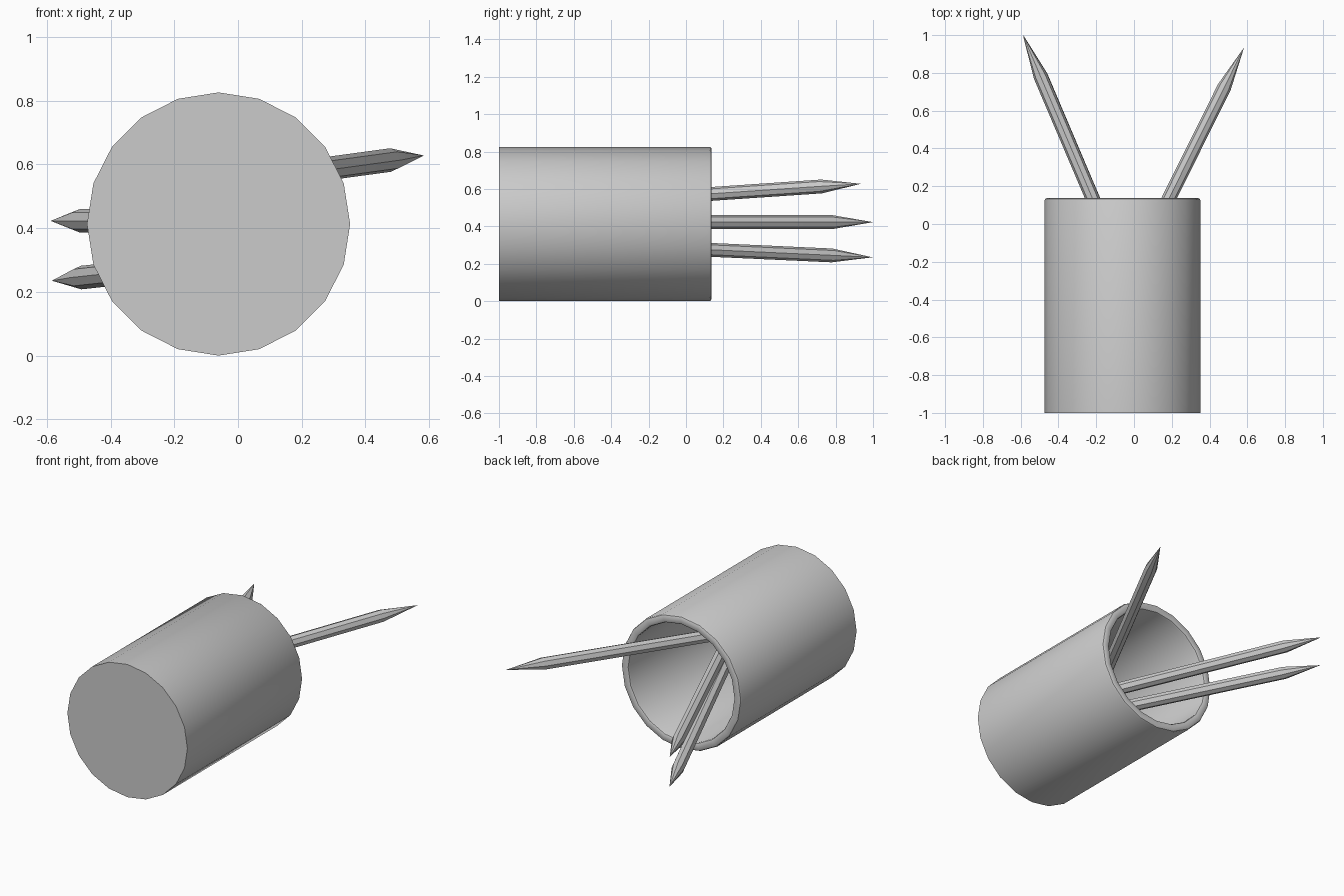
import bpy, bmesh, math
from mathutils import Vector, Matrix

if "Cube" in bpy.data.objects:
    bpy.data.objects.remove(bpy.data.objects["Cube"])


def lathe(name, profile, sides, matrix):
    """Revolve (radius, height) points about local z; radius 0 makes a pole."""
    bm = bmesh.new()
    rings = []
    for r, h in profile:
        if r == 0:
            rings.append([bm.verts.new((0, 0, h))] * sides)
        else:
            rings.append([bm.verts.new((r * math.cos(2 * math.pi * i / sides),
                                        r * math.sin(2 * math.pi * i / sides), h))
                          for i in range(sides)])
    for a, b in zip(rings, rings[1:]):
        for i in range(sides):
            j = (i + 1) % sides
            bm.faces.new(dict.fromkeys((a[i], a[j], b[j], b[i])))
    bmesh.ops.recalc_face_normals(bm, faces=bm.faces)
    mesh = bpy.data.meshes.new(name)
    bm.to_mesh(mesh)
    bm.free()
    obj = bpy.data.objects.new(name, mesh)
    bpy.context.collection.objects.link(obj)
    obj.matrix_world = matrix
    bpy.ops.object.select_all(action='DESELECT')
    obj.select_set(True)
    bpy.context.view_layer.objects.active = obj
    bpy.ops.object.shade_smooth_by_angle(angle=math.radians(35))
    return obj


# Hollow cup lying on its side, opening toward +y, softened rim
R, RI, L, T = 0.413, 0.362, 1.137, 0.05
cup_profile = [(0, 0), (R, 0), (R, L - 0.012), (R - 0.004, L - 0.004), (R - 0.012, L),
               (RI + 0.012, L), (RI + 0.004, L - 0.004), (RI, L - 0.012), (RI, T), (0, T)]
lathe("cup", cup_profile, 20,
      Matrix.Translation((-0.061, -1, R)) @ Matrix.Rotation(-math.pi / 2, 4, 'X'))

# Sharpened pencils: (blunt end, tip)
pencils = {
    "pencil_right": ((-0.335, -0.91, 0.503), (0.583, 0.935, 0.628)),
    "pencil_middle": ((0.23, -0.92, 0.423), (-0.588, 1.0, 0.423)),
    "pencil_lower": ((0.23, -0.92, 0.323), (-0.584, 0.997, 0.235)),
}
for name, (end, tip) in pencils.items():
    end, tip = Vector(end), Vector(tip)
    axis = tip - end
    n = axis.length
    r = 0.037
    lathe(name, [(0, 0), (r, 0), (r, n - 0.235), (0, n)], 8,
          Matrix.Translation(end) @ axis.to_track_quat('Z', 'Y').to_matrix().to_4x4())
